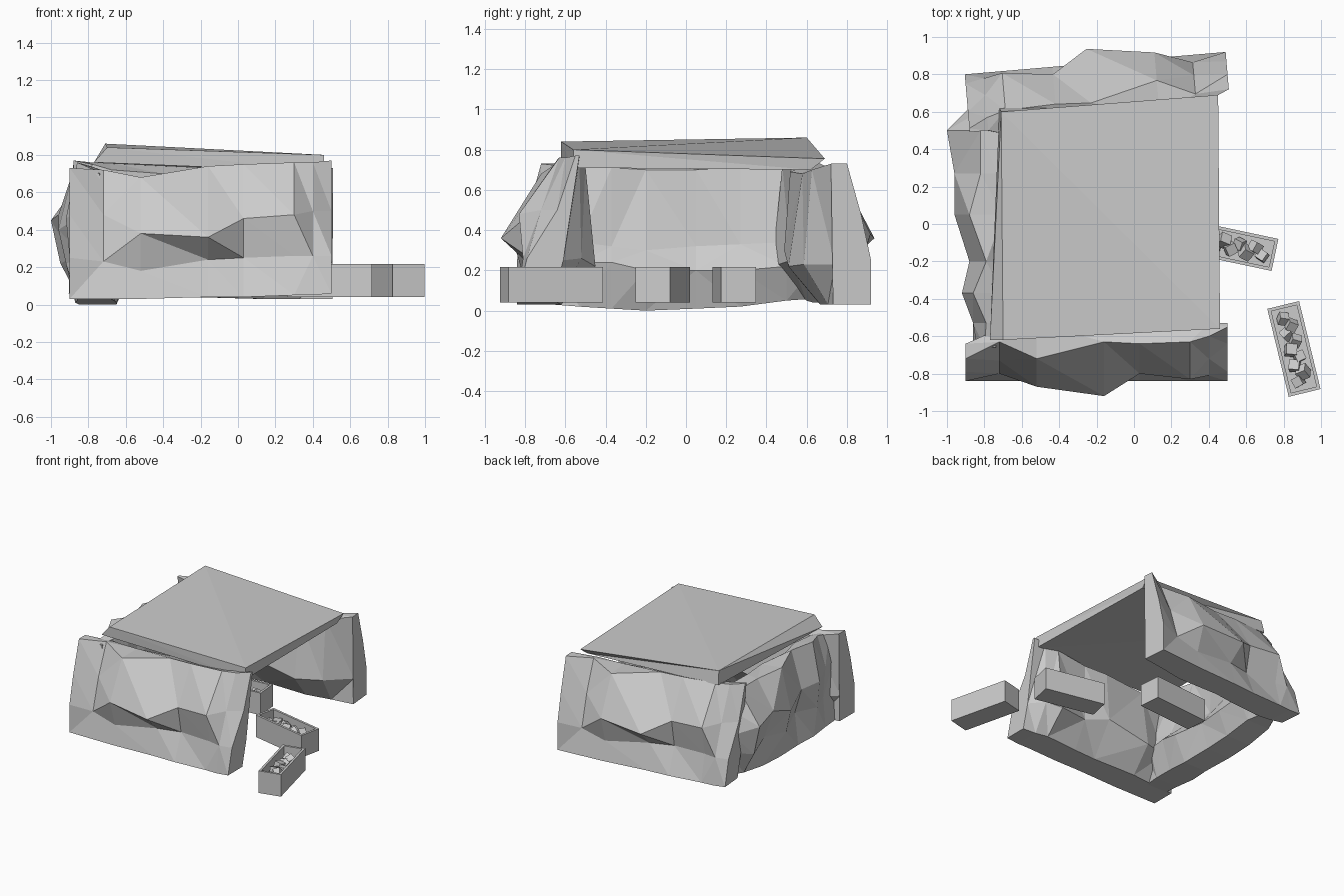
import bpy, bmesh, math, random
from mathutils import Matrix, Vector, Euler

if "Cube" in bpy.data.objects:
    bpy.data.objects.remove(bpy.data.objects["Cube"])
random.seed(4)

# Single stone colour
stone = bpy.data.materials.new("stone_grey")
stone.use_nodes = True
grey = (0.6, 0.6, 0.6, 1)
stone.diffuse_color = grey
stone.node_tree.nodes["Principled BSDF"].inputs["Base Color"].default_value = grey


def finish(bm, name, matrix=Matrix()):
    """Turn a bmesh into a flat shaded, placed object."""
    bmesh.ops.recalc_face_normals(bm, faces=bm.faces)
    mesh = bpy.data.meshes.new(name)
    bm.to_mesh(mesh)
    bm.free()
    mesh.materials.append(stone)
    obj = bpy.data.objects.new(name, mesh)
    obj.matrix_world = matrix
    bpy.context.collection.objects.link(obj)
    return obj


def loft(name, rings, matrix=Matrix()):
    """Skin closed rings of points into a faceted solid."""
    bm = bmesh.new()
    rows = [[bm.verts.new(p) for p in ring] for ring in rings]
    count = len(rows[0])
    for a, b in zip(rows, rows[1:]):
        for i in range(count):
            j = (i + 1) % count
            bm.faces.new((a[i], a[j], b[j], b[i]))
    bm.faces.new(rows[0])
    bm.faces.new(rows[-1])
    bmesh.ops.triangulate(bm, faces=bm.faces)
    return finish(bm, name, matrix)


def wall(name, sections, matrix=Matrix()):
    """Rock wall: each section is an x position and a (depth, height) outline."""
    rings = [[(x, y, z) for y, z in outline] for x, outline in sections]
    return loft(name, rings, matrix)


def turn(degrees, x=0, y=0, z=0):
    return Matrix.Translation((x, y, z)) @ Matrix.Rotation(math.radians(degrees), 4, "Z")


# Long rock wall: outer foot, hollow, bulge, crest, then inner crest, belly, foot
long_wall = [
    (-.9, [(-.84, .03), (-.84, .25), (-.79, .48), (-.72, .73), (-.64, .73), (-.66, .23), (-.65, .03)]),
    (-.72, [(-.84, .03), (-.8, .23), (-.73, .48), (-.63, .72), (-.56, .7), (-.52, .23), (-.64, .03)]),
    (-.52, [(-.84, .03), (-.81, .18), (-.87, .38), (-.72, .68), (-.53, .68), (-.46, .22), (-.62, .03)]),
    (-.16, [(-.84, .04), (-.79, .24), (-.92, .36), (-.63, .74), (-.5, .69), (-.47, .3), (-.64, .04)]),
    (.03, [(-.84, .04), (-.76, .25), (-.8, .46), (-.64, .75), (-.52, .7), (-.52, .25), (-.63, .04)]),
    (.3, [(-.84, .05), (-.79, .26), (-.83, .48), (-.63, .76), (-.5, .72), (-.45, .22), (-.62, .05)]),
    (.4, [(-.84, .05), (-.81, .26), (-.72, .5), (-.6, .76), (-.53, .75), (-.52, .26), (-.64, .05)]),
    (.5, [(-.84, .06), (-.79, .26), (-.64, .5), (-.55, .77), (-.53, .77), (-.61, .25), (-.66, .06)]),
]
wall("front_wall", long_wall)
wall("back_wall", long_wall, turn(184.9, -.335, .006))

# Shorter rock wall closing one end; its inner side has a shelf above the belly
end_wall = [
    (-.64, [(-.8, .06), (-.82, .25), (-.86, .4), (-.76, .62), (-.7, .62), (-.66, .35), (-.6, .22), (-.7, .06)]),
    (-.5, [(-.86, .05), (-.95, .22), (-1, .45), (-.82, .7), (-.71, .7), (-.66, .34), (-.58, .22), (-.66, .05)]),
    (-.27, [(-.87, .02), (-.88, .25), (-.96, .48), (-.82, .7), (-.73, .71), (-.64, .33), (-.58, .2), (-.66, .02)]),
    (-.05, [(-.87, .01), (-.92, .22), (-.96, .4), (-.88, .72), (-.7, .7), (-.68, .32), (-.6, .2), (-.66, .01)]),
    (.2, [(-.85, 0), (-.82, .25), (-.88, .45), (-.79, .74), (-.73, .7), (-.64, .3), (-.56, .2), (-.65, 0)]),
    (.37, [(-.87, .01), (-.9, .25), (-.92, .46), (-.86, .76), (-.7, .71), (-.66, .32), (-.58, .24), (-.65, .01)]),
    (.53, [(-.86, .02), (-.84, .25), (-.86, .5), (-.79, .73), (-.72, .71), (-.64, .34), (-.6, .24), (-.66, .02)]),
    (.66, [(-.86, .03), (-.84, .25), (-.84, .5), (-.8, .7), (-.74, .7), (-.7, .34), (-.68, .24), (-.68, .03)]),
]
wall("end_wall", end_wall, turn(-90))

# Tilted roof slab: lower outline, upper outline
loft("roof_slab", [
    [(-.77, -.62, .76), (.46, -.56, .71), (.44, .62, .70), (-.72, .62, .755)],
    [(-.7, -.62, .84), (.46, -.56, .80), (.45, .69, .755), (-.71, .6, .86)],
])


def crate(name, matrix):
    """Open topped box holding a row of loose stones."""
    size = Vector((.484, .175, .176))
    bm = bmesh.new()
    bmesh.ops.create_cube(bm, size=1, matrix=Matrix.Diagonal(size).to_4x4())
    bm.normal_update()
    top = max(bm.faces, key=lambda f: f.normal.z)
    bmesh.ops.inset_region(bm, faces=[top], thickness=.025)
    floor = bmesh.ops.extrude_discrete_faces(bm, faces=[top])["faces"][0]
    for v in floor.verts:
        v.co.z -= .1
    finish(bm, name, matrix)

    bm = bmesh.new()
    for i in range(9):
        spin = Euler([random.uniform(0, 3) for _ in range(3)]).to_matrix().to_4x4()
        side = .018 if i % 2 else -.018
        spot = Vector((-.17 + i * .043, side, random.uniform(.02, .04)))
        bmesh.ops.create_cube(bm, size=random.uniform(.05, .06),
                              matrix=Matrix.Translation(spot) @ spin)
    finish(bm, name + "_stones", matrix)


crate("outer_crate", turn(-76.3, .855, -.668, .128))
crate("middle_crate", turn(-12, .517, -.115, .128))
crate("inner_crate", turn(5, -.17, .24, .128))
